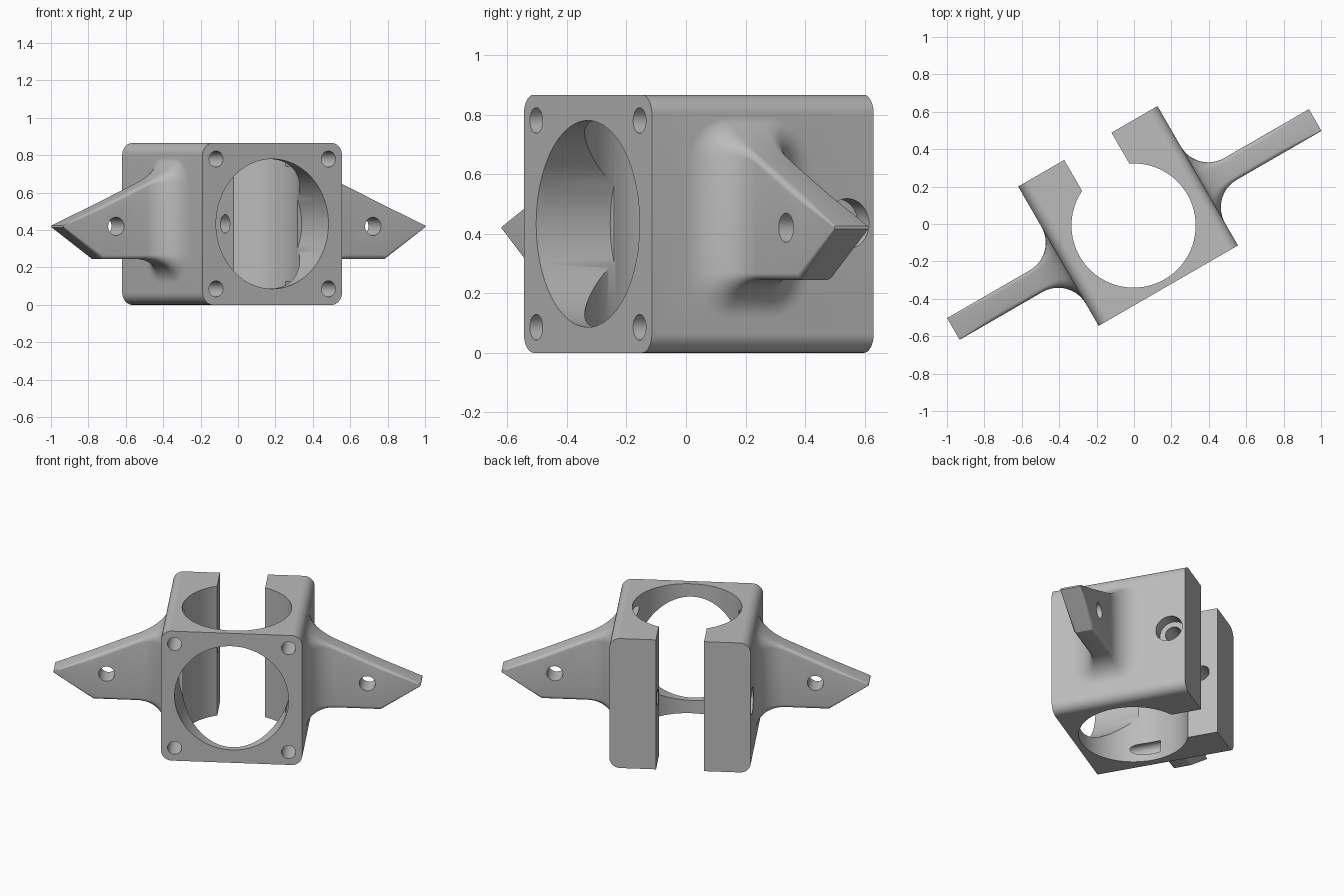
import bpy, bmesh, math
from mathutils import Matrix, Vector

cube = bpy.data.objects.get("Cube")
if cube:
    bpy.data.objects.remove(cube, do_unlink=True)

grey = bpy.data.materials.new("plain grey")
grey.use_nodes = True
grey.diffuse_color = (0.5, 0.5, 0.5, 1)
grey.node_tree.nodes["Principled BSDF"].inputs["Base Color"].default_value = (0.5, 0.5, 0.5, 1)

CX, MID = -0.006, 0.433          # block centre across, and mid height
HALF, FRONT, BACK = 0.43, -0.377, 0.483


def loft(name, rings):
    """Closed solid skinned over rings of equal length."""
    bm = bmesh.new()
    rows = [[bm.verts.new(p) for p in ring] for ring in rings]
    n = len(rows[0])
    for a, b in zip(rows, rows[1:]):
        for i in range(n):
            bm.faces.new((a[i], a[(i + 1) % n], b[(i + 1) % n], b[i]))
    bm.faces.new(rows[0])
    bm.faces.new(rows[-1])
    bmesh.ops.recalc_face_normals(bm, faces=bm.faces)
    mesh = bpy.data.meshes.new(name)
    bm.to_mesh(mesh)
    bm.free()
    mesh.materials.append(grey)
    obj = bpy.data.objects.new(name, mesh)
    bpy.context.collection.objects.link(obj)
    return obj


def rod(start, end, radius, sides=32):
    """Cylinder between two points."""
    a, b = Vector(start), Vector(end)
    turn = (b - a).to_track_quat('Z', 'Y')
    ring = [turn @ Vector((radius * math.cos(t), radius * math.sin(t), 0))
            for t in (2 * math.pi * i / sides for i in range(sides))]
    return loft("cutter", [[a + p for p in ring], [b + p for p in ring]])


def rounded(w, low, high, radius, steps=6):
    """Rounded rectangle as (side, height) pairs."""
    r = min(radius, (high - low) * 0.49)
    corners = [(w - r, high - r), (r - w, high - r), (r - w, low + r), (w - r, low + r)]
    return [(x + r * math.cos(a), z + r * math.sin(a))
            for k, (x, z) in enumerate(corners)
            for a in (math.pi / 2 * (k + i / steps) for i in range(steps + 1))]


def combine(obj, tool, operation='DIFFERENCE'):
    """Apply a boolean and remove the tool."""
    mod = obj.modifiers.new("combine", 'BOOLEAN')
    mod.operation, mod.object, mod.solver = operation, tool, 'EXACT'
    bpy.context.view_layer.update()
    result = obj.evaluated_get(bpy.context.evaluated_depsgraph_get())
    mesh = bpy.data.meshes.new_from_object(result)
    obj.modifiers.clear()
    obj.data = mesh
    bpy.data.objects.remove(tool, do_unlink=True)


# Clamp block with rounded long edges
outline = rounded(HALF, 0, 2 * MID, 0.065, 10)
body = loft("clamp_bracket", [[(CX + x, y, z) for x, z in outline] for y in (FRONT, BACK)])

# Vertical bore and rear slot
combine(body, rod((CX, -0.006, -0.1), (CX, -0.006, 1), 0.332, 96))
slot = [(CX - 0.146, 0), (CX + 0.146, 0), (CX + 0.146, 0.6), (CX - 0.146, 0.6)]
combine(body, loft("cutter", [[(x, y, z) for x, y in slot] for z in (-0.1, 1)]))

# Round front opening and the four blind bolt holes
combine(body, rod((CX, -0.5, MID), (CX, -0.09, MID), 0.347, 96))
for sx in (-1, 1):
    for sz in (-1, 1):
        x, z = CX + sx * 0.347, MID + sz * 0.347
        combine(body, rod((x, -0.5, z), (x, 0.05, z), 0.043))

# Clamping screw hole with a counterbore on each side
combine(body, rod((-0.6, 0.38, MID), (0.6, 0.38, MID), 0.05))
for s in (-1, 1):
    combine(body, rod((s * 0.6, 0.38, MID), (s * 0.35, 0.38, MID), 0.085))

# Side fins, flared where they meet the block
FLARE, TIP, HEEL, FLAT = 0.17, 1.117, 0.874, 0.245


def fin_ring(side, u, root):
    t = min(max(u - root, 0), FLARE)
    e = FLARE - math.sqrt(FLARE ** 2 - (FLARE - t) ** 2)
    top = 0.425 + 0.44 * (TIP - max(u, root)) + 0.35 * e
    low = FLAT + 0.17 * max(0, u - HEEL) / (TIP - HEEL) - 0.75 * e
    return [(side * u, v - 0.003, z) for v, z in rounded(0.067 + e, low, top, 0.022 + 0.8 * e)]


for side in (-1, 1):
    root = HALF + side * CX
    flare = [root + FLARE * (1 - math.cos(math.pi / 2 * i / 12)) for i in range(13)]
    fin = loft("fin", [fin_ring(side, u, root) for u in [root - 0.03] + flare + [HEEL, TIP]])
    combine(fin, rod((side * 0.793, -0.3, 0.42), (side * 0.793, 0.3, 0.42), 0.049))
    combine(body, fin, 'UNION')

# Turn the bracket on its base and smooth the round surfaces
body.data.transform(Matrix.Rotation(math.radians(30), 4, 'Z'))
bpy.ops.object.select_all(action='DESELECT')
body.select_set(True)
bpy.context.view_layer.objects.active = body
bpy.ops.object.shade_smooth_by_angle(angle=math.radians(30))
